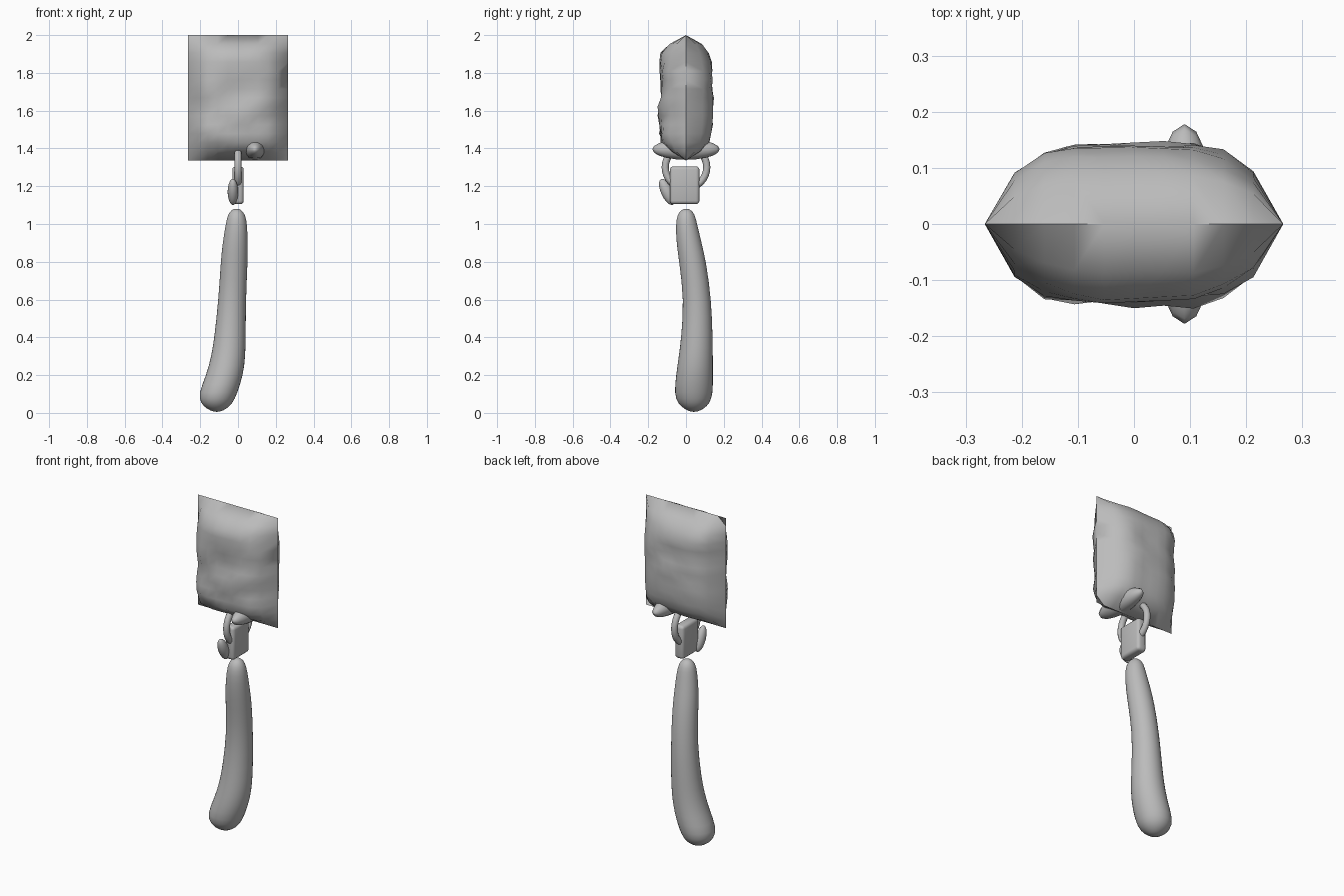
import bpy, bmesh, math
from mathutils import Vector, noise

if "Cube" in bpy.data.objects:
    bpy.data.objects.remove(bpy.data.objects["Cube"])

grey = bpy.data.materials.new("plain grey")
grey.use_nodes = True
GREY = (0.5, 0.5, 0.5, 1)
grey.diffuse_color = GREY
grey.node_tree.nodes["Principled BSDF"].inputs["Base Color"].default_value = GREY


def finish(name, bm, angle=180):
    """Turn a bmesh into a smooth-shaded object."""
    bmesh.ops.recalc_face_normals(bm, faces=bm.faces)
    mesh = bpy.data.meshes.new(name)
    bm.to_mesh(mesh)
    bm.free()
    mesh.materials.append(grey)
    obj = bpy.data.objects.new(name, mesh)
    bpy.context.collection.objects.link(obj)
    bpy.ops.object.select_all(action="DESELECT")
    obj.select_set(True)
    bpy.context.view_layer.objects.active = obj
    bpy.ops.object.shade_smooth_by_angle(angle=math.radians(angle))
    return obj


def ellipsoid(name, centre, radii, tilt=0, segments=16, rings=10):
    bm = bmesh.new()
    bmesh.ops.create_uvsphere(bm, u_segments=segments, v_segments=rings, radius=1)
    obj = finish(name, bm)
    obj.scale, obj.location = radii, centre
    obj.rotation_euler.x = tilt
    return obj


# Padded pouch: two puffed sheets joined along a sharp seam
HALF_W, HALF_H, MID_Z = 0.266, 0.332, 1.668


def puff(distance):
    t = min(1, distance / 0.17)
    return (1 - (1 - t) ** 2) ** 0.7


bm = bmesh.new()
for side in (-1, 1):
    grid = bmesh.ops.create_grid(bm, x_segments=10, y_segments=14, size=1)["verts"]
    for v in grid:
        x, z = v.co.x * HALF_W, v.co.y * HALF_H
        height = puff(HALF_W - abs(x)) * puff(HALF_H - abs(z))
        # Horizontal creases, stronger on the front
        crease = noise.noise(Vector((x * 7, side * 5.3, z * 15)))
        depth = 0.138 + crease * (0.03 if side < 0 else 0.017)
        v.co = (x, side * height * depth, z + MID_Z)
bmesh.ops.remove_doubles(bm, verts=bm.verts, dist=0.0005)
finish("pouch", bm, 60)

# Stud passing through the lower corner of the pouch
ellipsoid("stud", (0.09, 0, 1.395), (0.055, 0.178, 0.055))

# Ring hanging out of the pouch
bpy.ops.mesh.primitive_torus_add(major_radius=0.11, minor_radius=0.019,
                                 major_segments=32, minor_segments=10,
                                 location=(0, 0, 1.3),
                                 rotation=(0, math.pi / 2, 0))
ring = bpy.context.object
ring.name = "ring"
ring.data.materials.append(grey)
bpy.ops.object.shade_smooth_by_angle(angle=math.pi)

# Rounded clasp block
bm = bmesh.new()
bmesh.ops.create_cube(bm, size=1)
for v in bm.verts:
    v.co = (v.co.x * 0.06, v.co.y * 0.156 - 0.007, v.co.z * 0.2 + 1.205)
bmesh.ops.bevel(bm, geom=bm.edges[:], offset=0.018, segments=3,
                profile=0.5, affect="EDGES")
finish("clasp", bm, 40)

# Thumb lever on the front of the clasp
ellipsoid("lever", (-0.027, -0.1, 1.17), (0.028, 0.032, 0.075), math.radians(25))

# Curved rounded handle, lofted from (height, centre x, centre y, radius)
SECTIONS = [
    (0.005, -0.112, 0.042, 0.015), (0.02, -0.113, 0.042, 0.052),
    (0.05, -0.113, 0.041, 0.086), (0.1, -0.108, 0.04, 0.105),
    (0.2, -0.07, 0.045, 0.1), (0.3, -0.051, 0.052, 0.092),
    (0.4, -0.042, 0.058, 0.085), (0.6, -0.031, 0.062, 0.074),
    (0.8, -0.02, 0.035, 0.073), (0.9, -0.015, 0.016, 0.068),
    (1.0, -0.008, 0.002, 0.058), (1.05, -0.008, 0.001, 0.047),
    (1.073, -0.008, 0.001, 0.028), (1.081, -0.008, 0.001, 0.01),
]
SIDES = 16
bm = bmesh.new()
loops = []
for z, cx, cy, r in SECTIONS:
    angles = [math.tau * i / SIDES for i in range(SIDES)]
    loops.append([bm.verts.new((cx + r * math.cos(a), cy + r * math.sin(a), z))
                  for a in angles])
for low, high in zip(loops, loops[1:]):
    for i in range(SIDES):
        j = (i + 1) % SIDES
        bm.faces.new((low[i], low[j], high[j], high[i]))
bm.faces.new(loops[0])
bm.faces.new(loops[-1])
handle = finish("handle", bm)
smooth = handle.modifiers.new("smooth", "SUBSURF")
smooth.levels = smooth.render_levels = 1
